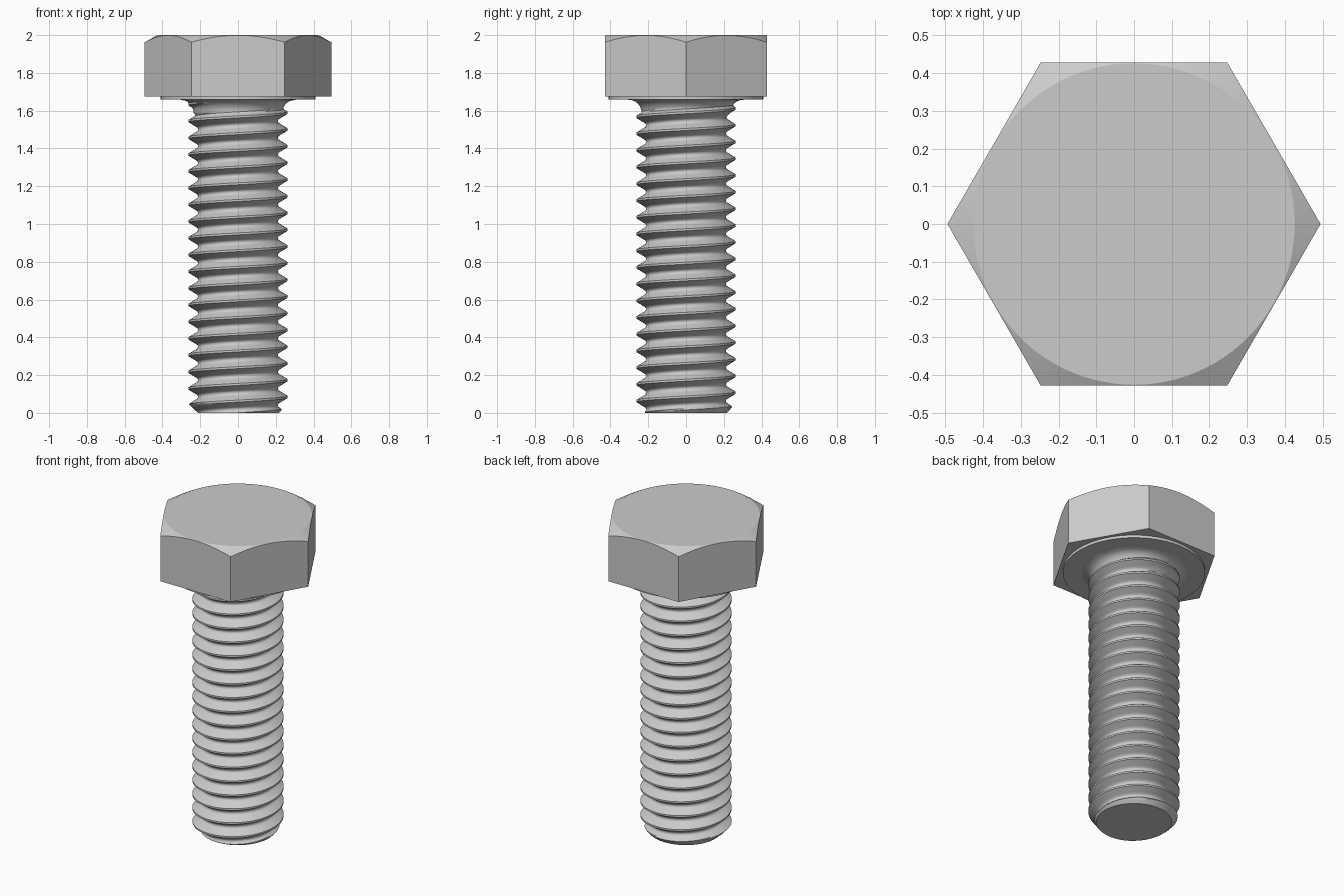
import bpy, bmesh
from math import sin, cos, pi, tau, sqrt, radians, floor

if "Cube" in bpy.data.objects:
    bpy.data.objects.remove(bpy.data.objects["Cube"])

HEAD_Z, SEAT_Z, TOP = 1.675, 1.658, 2.0
FLAT = 0.428                      # half width across flats
MAJOR, MINOR, PITCH = 0.263, 0.212, 0.0885


def make(name, bm, angle=30):
    bmesh.ops.remove_doubles(bm, verts=bm.verts, dist=1e-5)
    bmesh.ops.recalc_face_normals(bm, faces=bm.faces)
    me = bpy.data.meshes.new(name)
    bm.to_mesh(me)
    bm.free()
    ob = bpy.data.objects.new(name, me)
    bpy.context.collection.objects.link(ob)
    bpy.ops.object.select_all(action='DESELECT')
    ob.select_set(True)
    bpy.context.view_layer.objects.active = ob
    bpy.ops.object.shade_smooth_by_angle(angle=radians(angle))
    return ob


def skin(bm, rings):
    """Join closed rings of points with quads and cap both ends."""
    vs = [[bm.verts.new(p) for p in ring] for ring in rings]
    n = len(vs[0])
    for a, b in zip(vs, vs[1:]):
        for i in range(n):
            bm.faces.new((a[i], a[(i + 1) % n], b[(i + 1) % n], b[i]))
    bm.faces.new(vs[0])
    bm.faces.new(vs[-1])


def circle(r, z, n=96):
    return [(r * cos(tau * i / n), r * sin(tau * i / n), z) for i in range(n)]


# hexagonal head with a 30 degree chamfer cone on top
def hex_ring(z_of, n=96):
    ring = []
    for i in range(n):
        a = tau * i / n
        d = FLAT / cos(a % (pi / 3) - pi / 6)
        ring.append((d * cos(a), d * sin(a), z_of(d)))
    return ring


bm = bmesh.new()
skin(bm, [hex_ring(lambda d: HEAD_Z),
          hex_ring(lambda d: TOP - (d - FLAT + 0.002) * 0.55),
          circle(FLAT - 0.002, TOP)])
make("hex_head", bm, 20)

# round bearing face under the head
bm = bmesh.new()
skin(bm, [circle(0.41, SEAT_Z), circle(0.41, HEAD_Z + 0.005)])
make("washer_face", bm)


# threaded shank: radius as a function of angle and height
def radius(a, z):
    u = (z - 1.545) / PITCH - (a - pi) / tau
    u = abs(u - floor(u + 0.5))               # 0 at crest, 0.5 at root
    t = min(max((u - 0.06) / 0.32, 0), 1)
    r = MAJOR - (MAJOR - MINOR - 0.004) * t
    if u > 0.38:                              # rounded root
        r = MINOR + 0.004 * ((0.5 - u) / 0.12) ** 2
    r = min(r, 0.217 + z * 0.9)               # end chamfer
    dz = z - 1.588                            # fillet under the head
    fillet = 0.305 - sqrt(max(0.0049 - dz * dz, 0)) if dz > 0 else 0.235 + dz
    return max(r, fillet)


half = [0.06, 0.14, 0.22, 0.30, 0.38, 0.44]
offsets = [0] + half + [0.5] + [1 - h for h in reversed(half)]
N = 96
bm = bmesh.new()
rows = []
for turn in range(-3, 21):
    for off in offsets:
        row = []
        for i in range(N + 1):
            a = tau * i / N
            z = 1.545 + PITCH * (turn - 18 + off + (a - pi) / tau)
            z = min(max(z, 0), SEAT_Z)
            r = radius(a, z)
            row.append(bm.verts.new((r * cos(a), r * sin(a), z)))
        rows.append(row)
for lo, hi in zip(rows, rows[1:]):
    for i in range(N):
        if max(v.co.z for v in (hi[i], hi[i + 1])) > 0 and min(lo[i].co.z, lo[i + 1].co.z) < SEAT_Z:
            bm.faces.new((lo[i], lo[i + 1], hi[i + 1], hi[i]))
for z in (0, SEAT_Z):
    bm.faces.new([bm.verts.new((radius(tau * i / N, z) * cos(tau * i / N),
                                radius(tau * i / N, z) * sin(tau * i / N), z)) for i in range(N)])
bmesh.ops.delete(bm, geom=[v for v in bm.verts if not v.link_faces], context='VERTS')
make("threaded_shank", bm, 35)
